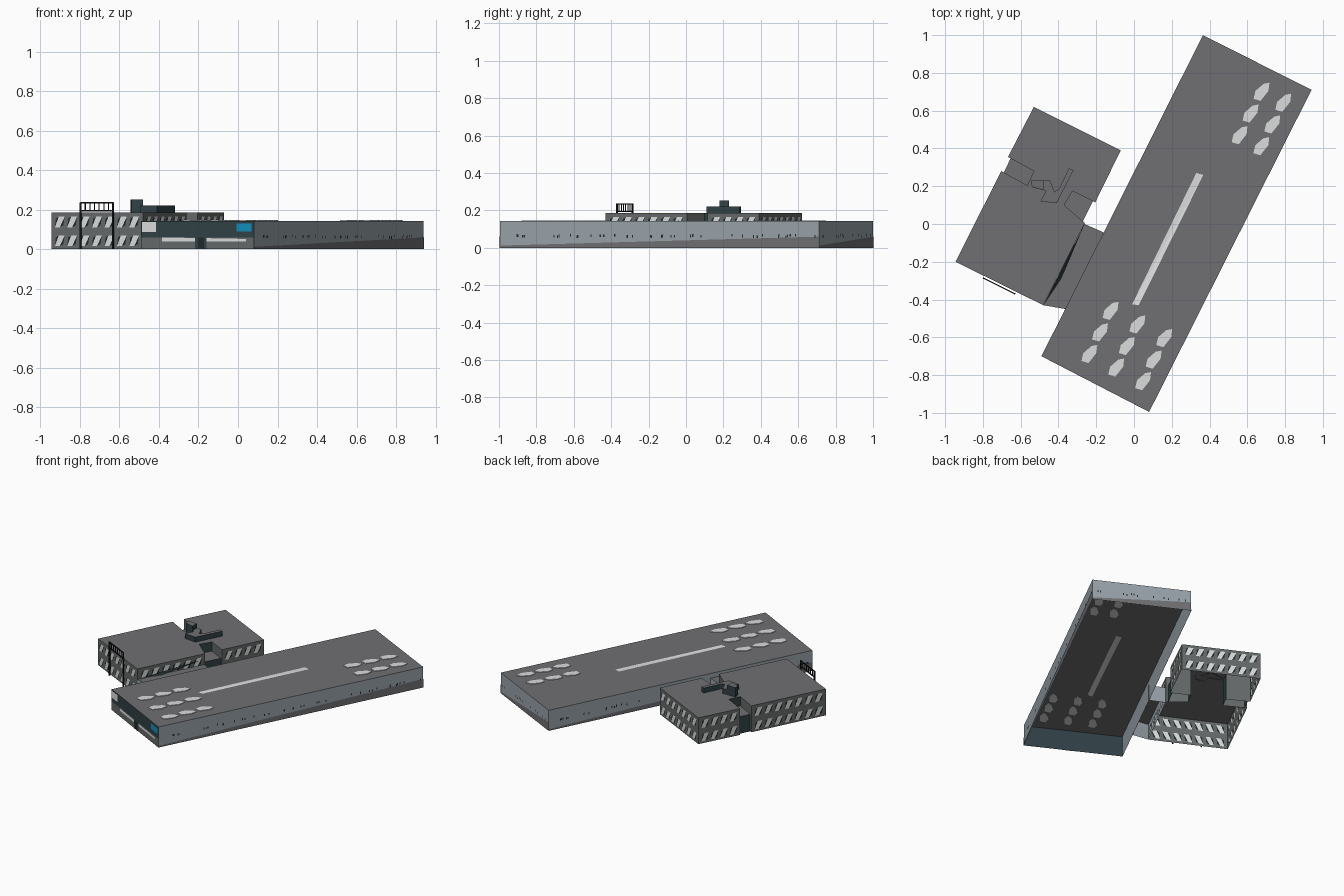
import bpy, bmesh, math, random
from mathutils import Vector

if "Cube" in bpy.data.objects:
    bpy.data.objects.remove(bpy.data.objects["Cube"])

random.seed(4)


def mat(name, r, g, b):
    m = bpy.data.materials.new(name)
    lin = [c / 12.92 if c < 0.04 else ((c + 0.055) / 1.055) ** 2.4 for c in (r, g, b)]
    m.diffuse_color = (*lin, 1)
    m.use_nodes = True
    m.node_tree.nodes["Principled BSDF"].inputs["Base Color"].default_value = m.diffuse_color
    return m


ROOF = mat("roof grey", 0.44, 0.44, 0.455)
WALL = mat("blue grey cladding", 0.60, 0.64, 0.67)
OFFICE = mat("office grey", 0.40, 0.415, 0.415)
TEAL = mat("dark teal", 0.19, 0.255, 0.275)
GLASS = mat("dark glass", 0.13, 0.16, 0.17)
LIGHT = mat("light glazing", 0.86, 0.87, 0.87)
WHITE = mat("white", 1.0, 1.0, 1.0)
BLUE = mat("sign blue", 0.08, 0.56, 0.74)
BLACK = mat("black metal", 0.08, 0.09, 0.09)


def build(name, faces):
    """faces: list of (points, material); every face keeps its own corners"""
    bm = bmesh.new()
    me = bpy.data.meshes.new(name)
    used = []
    for pts, m in faces:
        if m not in used:
            used.append(m)
            me.materials.append(m)
        f = bm.faces.new([bm.verts.new(p) for p in pts])
        f.material_index = used.index(m)
    bmesh.ops.remove_doubles(bm, verts=bm.verts, dist=1e-5)
    bm.to_mesh(me)
    bm.free()
    ob = bpy.data.objects.new(name, me)
    bpy.context.collection.objects.link(ob)
    return ob


def flat(pts, z):
    return [(x, y, z) for x, y in pts]


def panel(p, q, shape, off=0.0):
    """polygon of (distance, height) on the wall from p to q, pushed outwards"""
    p, q = Vector(p), Vector(q)
    d = (q - p).normalized()
    n = Vector((d.y, -d.x)) * off
    return [(*(p + d * s + n), z) for s, z in shape]


def rect(s0, s1, z0, z1):
    return [(s0, z0), (s1, z0), (s1, z1), (s0, z1)]


def length(p, q):
    return (Vector(q) - Vector(p)).length


def prism(pts, z0, z1, side, top, bottom=None):
    faces = [(panel(p, q, rect(0, length(p, q), z0, z1)), side)
             for p, q in zip(pts, pts[1:] + pts[:1])]
    faces.append((flat(pts, z1), top))
    if bottom:
        faces.append((flat(pts[::-1], z0), bottom))
    return faces


# Main hall: open-bottomed shell with a teal entrance end
A, B, C, D = (-0.49, -0.70), (0.08, -0.995), (0.94, 0.71), (0.365, 1.0)
H = 0.143
hall = prism([A, B, C, D], 0, H, WALL, ROOF)
hall[0] = (hall[0][0], TEAL)
build("hall_shell", hall)

# Tapering plinth and small vents on the clad walls
plinth, vents = [], []
for p, q in ((B, C), (C, D), (D, A)):
    L = length(p, q)
    plinth.append((panel(p, q, [(0, 0), (L, 0), (L, 0.06), (0, 0.012)], 0.002), ROOF))
    for i in range(int(L * 20)):
        s = random.uniform(0.02, L - 0.02)
        z = random.uniform(0.052, 0.062)
        vents.append((panel(p, q, rect(s, s + 0.007, z, z + 0.014), 0.003), GLASS))
build("hall_plinth", plinth)
build("hall_vents", vents)

# Entrance end: base, glazing strip, door and blank signs
AB = length(A, B)
build("entrance_front", [
    (panel(A, B, rect(0, AB, 0, 0.06), 0.002), OFFICE),
    (panel(A, B, [(0.12, 0.04), (0.60, 0.04), (0.60, 0.052), (0.12, 0.06)], 0.003), LIGHT),
    (panel(A, B, rect(0.31, 0.375, 0, 0.075), 0.004), TEAL),
    (panel(A, B, rect(0.325, 0.36, 0.005, 0.06), 0.005), GLASS),
    (panel(A, B, rect(0.005, 0.085, 0.088, 0.137), 0.003), LIGHT),
    (panel(A, B, rect(0.545, 0.63, 0.09, 0.13), 0.003), BLUE),
])

# Hexagonal roof lights in two groups
HEX = [(0.042, 0.048), (0.011, 0.042), (-0.032, 0.005), (-0.042, -0.037),
       (-0.005, -0.048), (0.037, 0.005)]
lights = []


def light_group(x, y, across, cols, down, rows):
    for i in range(cols):
        for j in range(rows):
            cx = x + across[0] * i + down[0] * j
            cy = y + across[1] * i + down[1] * j
            pts = [(cx + a, cy + b) for a, b in HEX]
            lights.extend(prism(pts, H - 0.003, H + 0.004, LIGHT, LIGHT, LIGHT))


light_group(-0.124, -0.46, (0.142, -0.072), 3, (-0.056, -0.114), 3)
light_group(0.675, 0.70, (0.115, -0.058), 2, (-0.058, -0.115), 3)
build("roof_lights", lights)

# Long ridge light, half white and half pale
s0, s1, s2, s3 = (-0.01, -0.425), (0.025, -0.43), (0.367, 0.26), (0.33, 0.27)
ridge = []
for z in (H + 0.003, H - 0.003):
    ridge += [(flat([s0, s1, s2], z), WHITE), (flat([s0, s2, s3], z), LIGHT)]
build("ridge_light", ridge)

# Office block with a notch in each long side
P, Q, R, S = (-0.945, -0.20), (-0.48, -0.43), (-0.07, 0.39), (-0.53, 0.62)
E = [(-0.26, 0.005), (-0.37, 0.10), (-0.325, 0.175), (-0.205, 0.115)]
W = [(-0.667, 0.355), (-0.53, 0.28), (-0.565, 0.205), (-0.703, 0.28)]
OH = 0.185
outline = [P, Q, *E, R, S, *W]
office = prism(outline, 0, OH, OFFICE, ROOF)
for i in (3, 9):
    office[i] = (office[i][0], TEAL)
build("office_shell", office)


# Low entrance lobbies in the notches
def lobby(n, depth):
    a = Vector(n[0]).lerp(Vector(n[1]), depth)
    b = Vector(n[3]).lerp(Vector(n[2]), depth)
    z = 0.12
    return [(flat([a, n[1], n[2], b], z), ROOF),
            (panel(a, b, rect(0, length(a, b), 0, z)), TEAL)]


build("office_lobbies", lobby(E, 0.1) + lobby(W, 0.1))

# Two rows of slanted office windows, seen inside and out
wins = []
for p, q in ((P, Q), (Q, E[0]), (E[3], R), (R, S), (S, W[0]), (W[3], P)):
    L = length(p, q)
    n = max(1, round(L / 0.066) - 1)
    step = L / (n + 0.4)
    for i in range(n):
        s, w = step * (i + 0.3), step * 0.8
        for z in (0.015, 0.11):
            h = 0.055
            pale = [(s, z), (s + w * .5, z), (s + w, z + h), (s + w * .4, z + h)]
            dark = [(s + w * .5, z), (s + w * .85, z + h * .2), (s + w, z + h)]
            edge = [(s, z), (s + w * .4, z + h), (s + w * .1, z + h * .8)]
            for off in (0.003, -0.003):
                wins += [(panel(p, q, pale, off), LIGHT),
                         (panel(p, q, dark, off), GLASS),
                         (panel(p, q, edge, off), GLASS)]
build("office_windows", wins)

# Plant room and bent roof duct on the office roof
duct = [(-0.545, 0.23), (-0.54, 0.195), (-0.465, 0.175), (-0.495, 0.12), (-0.41, 0.11),
        (-0.32, 0.285), (-0.345, 0.295), (-0.395, 0.19), (-0.42, 0.17), (-0.445, 0.23)]
build("roof_duct", prism(duct, OH - 0.002, 0.22, TEAL, ROOF))
room = [(-0.545, 0.23), (-0.54, 0.195), (-0.48, 0.18), (-0.48, 0.23)]
build("plant_room", prism(room, OH, 0.252, TEAL, ROOF))

# Link between office and hall, with a dark gutter wedge
link = [(-0.48, -0.43), (-0.363, -0.45), (-0.16, -0.045), (-0.262, 0.0)]
build("link_block", prism(link, 0, 0.11, WALL, ROOF))
build("link_gutter", [([(-0.478, -0.43, 0.113), (-0.385, -0.29, 0.113),
                        (-0.262, 0.0, 0.15)], GLASS)])


# Slatted frame standing in front of the office
def bar(a, b, r=0.003):
    a, b = Vector(a), Vector(b)
    d = (b - a).normalized()
    u = d.cross(Vector((0.45, 0.89, 0.0))).normalized() * r
    v = d.cross(u).normalized() * r
    ring = [u + v, u - v, -u - v, -u + v]
    return [([a + ring[i], a + ring[i - 1], b + ring[i - 1], b + ring[i]], BLACK)
            for i in range(4)] + [([a + k for k in ring], BLACK), ([b + k for k in ring], BLACK)]


f0, f1 = Vector((-0.797, -0.287, 0)), Vector((-0.632, -0.369, 0))
up = Vector((0, 0, 1))
frame = []
for z in (0.195, 0.235):
    frame += bar(f0 + up * z, f1 + up * z)
for p in (f0, f1):
    frame += bar(p, p + up * 0.237, 0.004)
for i in range(1, 7):
    p = f0.lerp(f1, i / 7)
    frame += bar(p + up * 0.195, p + up * 0.235, 0.002)
build("entrance_frame", frame)
